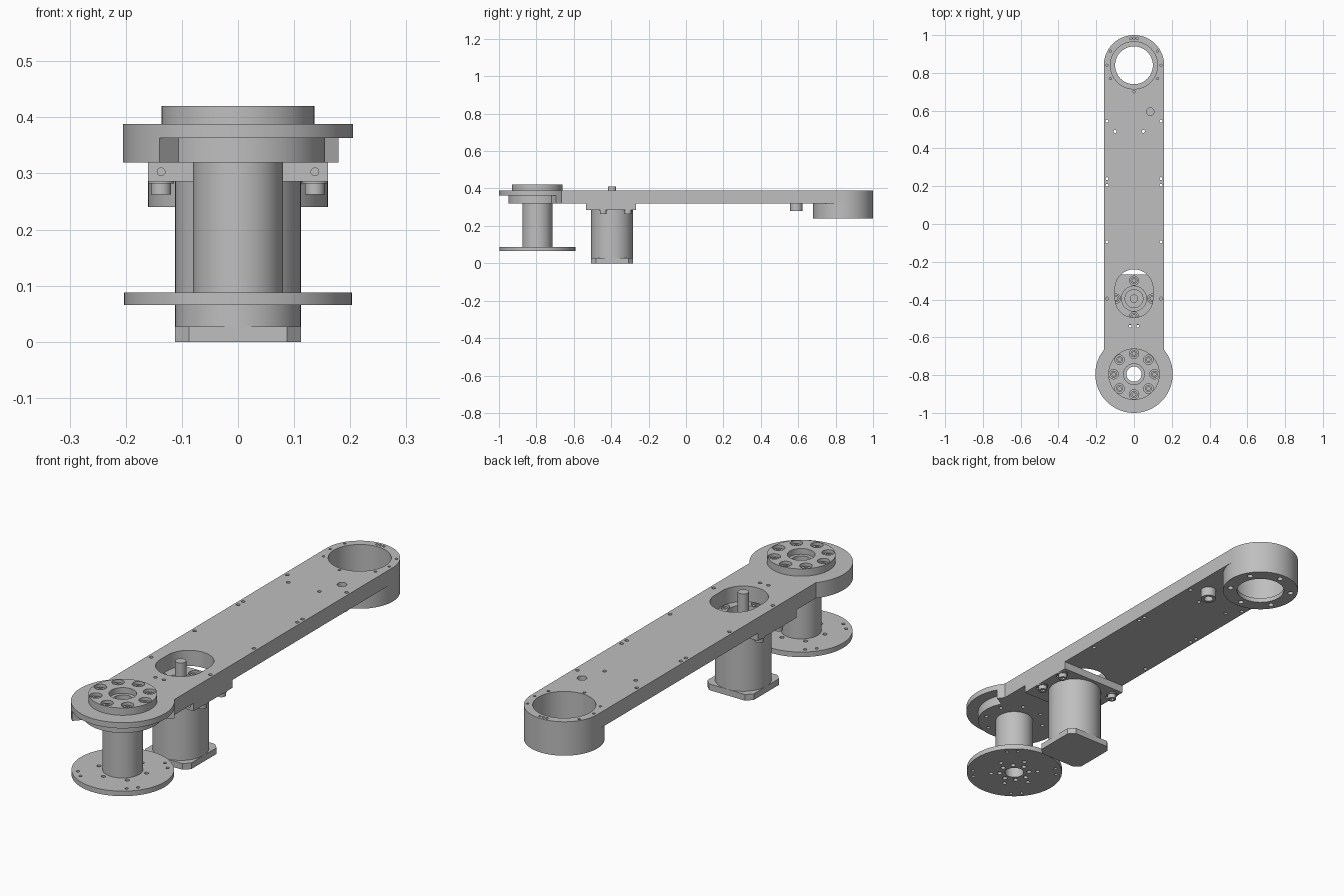
import bpy, bmesh, math
from mathutils import Matrix

if "Cube" in bpy.data.objects:
    bpy.data.objects.remove(bpy.data.objects["Cube"])

grey = bpy.data.materials.new("machined_grey")
grey.diffuse_color = (0.52, 0.52, 0.52, 1)
grey.use_nodes = True
grey.node_tree.nodes["Principled BSDF"].inputs["Base Color"].default_value = grey.diffuse_color

HUB_Y, MOTOR_Y, END_Y = -0.795, -0.395, 0.84


def arc(cx, cy, r, a0, a1, n):
    """Points along an arc, both ends included (degrees)."""
    return [(cx + r * math.cos(math.radians(a0 + (a1 - a0) * i / n)),
             cy + r * math.sin(math.radians(a0 + (a1 - a0) * i / n))) for i in range(n + 1)]


def circle(cx, cy, r, n=64):
    return arc(cx, cy, r, 0, 360, n)[:-1]


def ring(cx, cy, r, count, start=0):
    """Centres spaced evenly round a bolt circle."""
    return arc(cx, cy, r, start, start + 360, count)[:-1]


def slot(cx, y0, y1, r, n=24):
    return arc(cx, y1, r, 0, 180, n) + arc(cx, y0, r, 180, 360, n)


def add_prism(bm, pts, z0, z1, matrix=None):
    lo = [bm.verts.new((x, y, z0)) for x, y in pts]
    hi = [bm.verts.new((x, y, z1)) for x, y in pts]
    bm.faces.new(lo[::-1])
    bm.faces.new(hi)
    n = len(pts)
    for i in range(n):
        j = (i + 1) % n
        bm.faces.new((lo[i], lo[j], hi[j], hi[i]))
    if matrix:
        bmesh.ops.transform(bm, matrix=matrix, verts=lo + hi)


def solid(name, *prisms):
    bm = bmesh.new()
    for p in prisms:
        add_prism(bm, *p)
    bmesh.ops.recalc_face_normals(bm, faces=bm.faces)
    me = bpy.data.meshes.new(name)
    bm.to_mesh(me)
    bm.free()
    me.materials.append(grey)
    ob = bpy.data.objects.new(name, me)
    bpy.context.collection.objects.link(ob)
    return ob


def combine(ob, *prisms, operation='DIFFERENCE'):
    """Boolean the prisms into the object and bake the result."""
    tool = solid("cutter", *prisms)
    tool.hide_render = True
    mod = ob.modifiers.new("cut", 'BOOLEAN')
    mod.operation, mod.solver, mod.object = operation, 'EXACT', tool
    dg = bpy.context.evaluated_depsgraph_get()
    me = bpy.data.meshes.new_from_object(ob.evaluated_get(dg))
    ob.modifiers.clear()
    ob.data = me
    bpy.data.objects.remove(tool)


def holes(centres, r, z0, z1, n=16):
    return [(circle(x, y, r, n), z0, z1) for x, y in centres]


def screws(name, centres, r, z0, z1, socket_from, socket_to):
    ob = solid(name, *holes(centres, r, z0, z1, 24))
    combine(ob, *holes(centres, r * 0.55, socket_from, socket_to, 6))
    return ob


# Arm plate: round hub end, straight sides, round far end
a = math.degrees(math.acos(0.16 / 0.205))
outline = arc(0, HUB_Y, 0.205, 180 - a, 360 + a, 72) + arc(0, END_Y, 0.16, 0, 180, 48)
arm = solid("arm_plate", (outline, 0.32, 0.388))
combine(arm, (slot(0, MOTOR_Y, -0.34, 0.1), 0.3, 0.4),
        (circle(0, END_Y, 0.125), 0.3, 0.4), (circle(0, HUB_Y, 0.04), 0.3, 0.4))
# Stepped relief under the hub end
combine(arm, (arc(0, HUB_Y, 0.155, 227, 389, 40) + arc(0, HUB_Y, 0.23, 389, 227, 40), 0.3, 0.363))
# Small fixing holes
pairs = [(s * 0.143, y) for s in (-1, 1) for y in (0.545, 0.24, 0.205, -0.095, -0.395)]
pairs += [(-0.1, 0.49), (0.05, 0.49), (-0.02, -0.54), (0.02, -0.54)]
rim = [(s * x, y) for s in (-1, 1) for x, y in ((0.125, 0.915), (0.143, 0.84), (0.125, 0.77), (0.017, 0.983))]
rim += [(0, 0.983), (0, 0.70)]
combine(arm, *holes(pairs, 0.008, 0.3, 0.4), *holes(rim, 0.006, 0.36, 0.4),
        *holes([(0.086, 0.595)], 0.02, 0.35, 0.4, 24),
        *holes(ring(0, HUB_Y, 0.125, 8, 22.5), 0.008, 0.3, 0.335))

# Bearing housing under the far end, with an inner ledge
housing = solid("bearing_housing", (circle(0, END_Y, 0.16, 96), 0.24, 0.32))
combine(housing, (circle(0, END_Y, 0.125), 0.26, 0.33))
combine(housing, (circle(0, END_Y, 0.1), 0.23, 0.3))
combine(housing, *holes(ring(0, END_Y, 0.13, 6, 30), 0.012, 0.23, 0.255))

# Cable peg under the arm
peg = solid("cable_peg", (circle(0.08, 0.59, 0.033, 32), 0.28, 0.32))
combine(peg, (circle(0.08, 0.59, 0.019, 24), 0.27, 0.31))

# Hub cap on top with eight counterbored screws
hub = solid("hub_cap", (circle(0, HUB_Y, 0.136, 96), 0.388, 0.42))
bolts = ring(0, HUB_Y, 0.108, 8)
combine(hub, (circle(0, HUB_Y, 0.055), 0.395, 0.43), *holes(bolts, 0.025, 0.395, 0.43, 32))
combine(hub, (circle(0, HUB_Y, 0.04), 0.38, 0.41))
screws("hub_screws", bolts, 0.018, 0.394, 0.41, 0.4, 0.42)

# Spindle with base flange
spindle = solid("spindle", (circle(0, HUB_Y, 0.08), 0.08, 0.32))
combine(spindle, (circle(0, HUB_Y, 0.203, 96), 0.066, 0.088), operation='UNION')
combine(spindle, (circle(0, HUB_Y, 0.04), 0.05, 0.33),
        *holes(ring(0, HUB_Y, 0.063, 8), 0.01, 0.06, 0.08),
        *holes(ring(0, HUB_Y, 0.1, 6, 15), 0.009, 0.05, 0.1),
        *holes(ring(0, HUB_Y, 0.178, 4, 40) + ring(0, HUB_Y, 0.178, 4, 55), 0.007, 0.05, 0.1))

# Motor body on a square chamfered end plate
motor = solid("motor_body", (circle(0, MOTOR_Y, 0.112), 0.027, 0.286))
h, c = 0.112, 0.087
plate = [(h, -c), (h, c), (c, h), (-c, h), (-h, c), (-h, -c), (-c, -h), (c, -h)]
solid("motor_end_plate", ([(x, y + MOTOR_Y) for x, y in plate], 0, 0.027))
solid("motor_pilot", (circle(0, MOTOR_Y, 0.05, 48), 0.286, 0.3))
solid("motor_shaft", (circle(0, MOTOR_Y, 0.022, 32), 0.3, 0.41))

# Motor mount plate with adjustment slots and edge holes
mount = solid("motor_mount", ([(-0.16, -0.535), (0.16, -0.535), (0.16, -0.268), (-0.16, -0.268)], 0.286, 0.32))
mount_bolts = ring(0, MOTOR_Y, 0.095, 4)
slots = [(slot(s * 0.137, y - 0.025, y + 0.015, 0.011, 10), 0.28, 0.314) for s in (-1, 1) for y in (-0.443, -0.31)]
combine(mount, (circle(0, MOTOR_Y, 0.066), 0.27, 0.33),
        *holes(mount_bolts, 0.024, 0.298, 0.33, 32), *slots)
along_y = Matrix.Rotation(math.radians(90), 4, 'X')
combine(mount, *[(circle(s * 0.137, 0.303, 0.007, 16), 0.515, 0.55, along_y) for s in (-1, 1)])
screws("mount_screws", mount_bolts, 0.018, 0.297, 0.312, 0.303, 0.33)

# Clamp screws and washers under the mount
clamp = [(s * 0.137, y) for s in (-1, 1) for y in (-0.443, -0.31)]
solid("clamp_washers", *holes(clamp, 0.023, 0.282, 0.286, 32))
screws("clamp_screws", clamp, 0.018, 0.263, 0.282, 0.25, 0.275)

# Smooth round walls, keep machined edges sharp
for ob in bpy.context.collection.objects:
    ob.data.shade_smooth()
    ob.data.set_sharp_from_angle(angle=math.radians(30))
